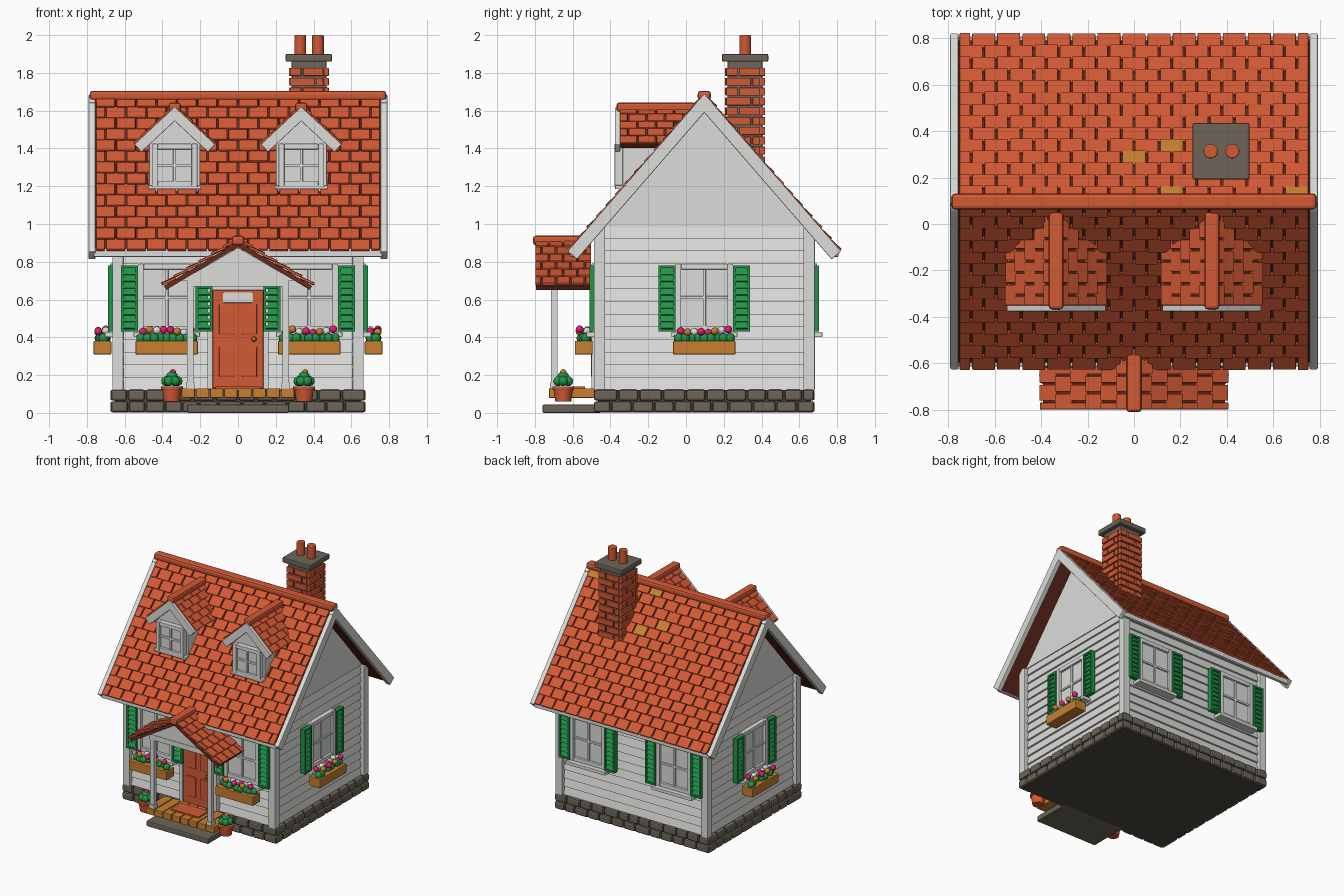
import bpy, bmesh, math, random
from mathutils import Matrix, Vector

if "Cube" in bpy.data.objects:
    bpy.data.objects.remove(bpy.data.objects["Cube"])

random.seed(4)
T = Matrix.Translation
R = Matrix.Rotation
CY = 0.097                       # middle of the house in depth
WX, WY = 0.635, 0.555            # wall half sizes

COL = dict(white=(.72, .72, .70), terracotta=(.65, .10, .035), dark_roof=(.13, .025, .012),
           green=(.016, .29, .065), stone=(.15, .13, .10), mortar=(.07, .063, .052),
           ochre_wood=(.58, .21, .03), pink=(.75, .012, .16))
MAT = {}
for k, c in COL.items():
    MAT[k] = bpy.data.materials.new(k)
    MAT[k].diffuse_color = (*c, 1)


class Part:
    """Collects simple solids into one named object."""
    def __init__(self, name, *mats):
        self.name, self.mats, self.bm = name, list(mats), bmesh.new()

    def paint(self, verts, mat):
        if mat:
            if mat not in self.mats:
                self.mats.append(mat)
            for f in {f for v in verts for f in v.link_faces}:
                f.material_index = self.mats.index(mat)

    def box(self, c, s, M=Matrix(), mat=None):
        r = bmesh.ops.create_cube(self.bm, size=1, matrix=M @ T(c) @ Matrix.Diagonal((*s, 1)))
        self.paint(r['verts'], mat)

    def ball(self, c, rad, mat=None, M=Matrix()):
        r = bmesh.ops.create_icosphere(self.bm, subdivisions=2, radius=rad, matrix=M @ T(c))
        self.paint(r['verts'], mat)

    def cone(self, c, r1, r2, h, mat=None):
        r = bmesh.ops.create_cone(self.bm, cap_ends=True, segments=20, radius1=r1, radius2=r2, depth=h, matrix=T(c))
        self.paint(r['verts'], mat)

    def prism(self, pts, vec):
        f = self.bm.faces.new([self.bm.verts.new(p) for p in pts])
        e = bmesh.ops.extrude_face_region(self.bm, geom=[f])['geom']
        bmesh.ops.translate(self.bm, vec=vec, verts=[v for v in e if isinstance(v, bmesh.types.BMVert)])
        bmesh.ops.recalc_face_normals(self.bm, faces=self.bm.faces)

    def done(self, bevel=0, smooth=False):
        me = bpy.data.meshes.new(self.name)
        self.bm.to_mesh(me)
        self.bm.free()
        for m in self.mats:
            me.materials.append(MAT[m])
        ob = bpy.data.objects.new(self.name, me)
        bpy.context.collection.objects.link(ob)
        if bevel:
            b = ob.modifiers.new("bevel", 'BEVEL')
            b.width, b.segments = bevel, 2
        if smooth:
            bpy.context.view_layer.objects.active = ob
            ob.select_set(True)
            bpy.ops.object.shade_smooth_by_angle(angle=math.radians(40))
            ob.select_set(False)


def slope(o, along, down):
    """Frame with x along the ridge, y down the slope, z out of the roof."""
    u, v = Vector(along), Vector(down).normalized()
    if u.cross(v).z < 0:
        u = -u
    return T(o) @ Matrix((u, v, u.cross(v))).transposed().to_4x4()


def roof_z(y):
    return 1.67 - 1.152 * abs(y - CY)


def lay_tiles(p, M, width, length, rows, cols, keep=lambda w: True):
    h, w = length / rows, width / cols
    for r in range(rows):
        for c in range(cols + 1):
            a = max(0, (c - .5 * (r % 2)) * w)
            b = min(width, (c + 1 - .5 * (r % 2)) * w)
            pos = Vector(((a + b) / 2 - width / 2, (r + .5) * h, .008 + random.uniform(0, .004)))
            if b - a < .01 or not keep(M @ pos):
                continue
            p.box((0, 0, 0), (b - a - .009, h * 1.08, .014), M @ T(pos) @ R(.11 + random.uniform(-.02, .02), 4, 'X'),
                  'ochre_wood' if random.random() < .01 else 'terracotta')


# stone foundation
p = Part("foundation_core", 'mortar')
p.box((0, CY, .062), (1.31, 1.13, .12))
p.done()
p = Part("foundation_stones", 'stone')
for k, (half, out) in enumerate([(.675, .583), (.583, .675)] * 2):
    M = T((0, CY, 0)) @ R(k * math.pi / 2, 4, 'Z')
    for row in range(2):
        x = -half
        while x < half - .02:
            L = min(random.uniform(.085, .13), half - x)
            if half - x - L < .05:
                L = half - x
            p.box((x + L / 2, -out + .022, .032 + row * .062), (L - .008, .046, .058), M)
            x += L
p.done(.012)

# lapped board walls: sawtooth stack of frustums
p = Part("siding_walls", 'white')
n, z0, z1 = 13, .12, .99
rings = []
for i in range(n):
    for z, d in ((z0 + (z1 - z0) * i / n, .006), (z0 + (z1 - z0) * (i + 1) / n, -.008)):
        rings.append([p.bm.verts.new((sx * (WX + d), CY + sy * (WY + d), z))
                      for sx, sy in ((-1, -1), (1, -1), (1, 1), (-1, 1))])
for a, b in zip(rings, rings[1:]):
    for j in range(4):
        p.bm.faces.new((a[j], a[(j + 1) % 4], b[(j + 1) % 4], b[j]))
p.bm.faces.new(rings[-1])
p.done()
p = Part("gable_walls", 'white')
p.prism([(-WX, CY - .545, .985), (-WX, CY + .545, .985), (-WX, CY, 1.62)], (2 * WX, 0, 0))
p.done()
p = Part("corner_posts", 'white')
for sx in (-1, 1):
    for sy in (-1, 1):
        p.box((sx * .636, CY + sy * .555, .55), (.058, .06, .86))
p.done(.004)

# main roof
deck, tiles, trim = Part("roof_deck", 'dark_roof'), Part("roof_tiles", 'terracotta'), Part("roof_trim_boards", 'white')
LEN = 1.08
for s in (-1, 1):
    M = slope((0, CY, 1.67), (1, 0, 0), (0, s, -1.152))
    deck.box((0, LEN / 2, -.018), (1.53, LEN, .035), M)
    lay_tiles(tiles, M, 1.51, LEN, 14, 14)
    for sx in (-1, 1):
        trim.box((sx * .773, LEN / 2, -.02), (.036, LEN + .02, .066), M)
    trim.box((0, CY + s * .697, .848), (1.53, .026, .045))
deck.done()
tiles.done(.003)
trim.done(.005)
p = Part("roof_ridge", 'terracotta')
p.box((0, CY, 1.68), (1.57, .07, .05))
p.done(.016)


def window(p, M, w, h):
    """Framed window with a cross of glazing bars, facing local -y."""
    p.box((0, -.012, 0), (w - .02, .02, h - .02), M)
    for s in (-1, 1):
        p.box((s * (w / 2 - .015), -.02, 0), (.03, .045, h), M)
        p.box((0, -.019, s * (h / 2 - .015)), (w - .06, .043, .03), M)
    p.box((0, -.019, 0), (.016, .03, h - .05), M)
    p.box((0, -.018, 0), (w - .05, .028, .016), M)


# dormers
for s, side in ((-1, "left"), (1, "right")):
    X = s * .335
    p = Part(side + "_dormer_walls", 'white')
    p.prism([(X - .135, -.335, 1.17), (X + .135, -.335, 1.17), (X + .135, -.335, 1.44),
             (X, -.335, 1.57), (X - .135, -.335, 1.44)], (0, .36, 0))
    window(p, T((X, -.335, 1.31)), .24, .23)
    p.box((X, -.35, 1.195), (.28, .05, .022))
    p.done(.003)
    deck, tiles, trim = (Part(side + "_dormer_" + a, b) for a, b in
                         (("deck", 'dark_roof'), ("tiles", 'terracotta'), ("trim", 'white')))
    for d in (-1, 1):
        M = slope((X, -.16, 1.61), (0, 1, 0), (d, 0, -.93))
        deck.box((0, .137, -.015), (.38, .275, .028), M)
        lay_tiles(tiles, M, .39, .28, 5, 4, lambda w: w.z > roof_z(w.y) - .01)
        F = slope((X, -.362, 1.61), (0, 1, 0), (d, 0, -.93))
        trim.box((0, .14, -.02), (.028, .29, .056), F)
    deck.done()
    tiles.done(.003)
    trim.done(.004)
    p = Part(side + "_dormer_ridge", 'terracotta')
    p.box((X, -.158, 1.618), (.064, .42, .05))
    p.done(.014)

# chimney
p = Part("chimney_core", 'stone')
p.box((.375, .313, 1.56), (.185, .185, .62))
p.box((.375, .313, 1.88), (.245, .245, .042))
p.done(.008)
p = Part("chimney_bricks", 'terracotta')
for row in range(11):
    z = 1.285 + row * .052
    for k in range(4):
        M = T((.375, .313, z)) @ R(k * math.pi / 2, 4, 'Z')
        for a, b in ((-.105, .035), (.035, .082)) if row % 2 else ((-.105, -.035), (-.035, .082)):
            p.box(((a + b) / 2, -.092, 0), (b - a - .01, .028, .042), M)
p.done(.004)
p = Part("chimney_pots", 'terracotta')
for x in (.33, .423):
    p.cone((x, .313, 1.945), .031, .031, .11)
p.done(.005, True)

# windows, shutters, sills and flower boxes
walls = [(0, -WY, x, 1) for x in (-.377, .377)] + [(180, -WY, x, 0) for x in (-.377, .377)] + \
        [(90, -WX, 0, 1), (-90, -WX, 0, 1)]
win, shut = Part("windows", 'white'), Part("shutters", 'green')
boxes, flowers = Part("flower_boxes", 'ochre_wood'), Part("flowers", 'green')
for ang, dist, off, boxed in walls:
    M = T((0, CY, 0)) @ R(math.radians(ang), 4, 'Z') @ T((off, dist, 0))
    window(win, M @ T((0, 0, .61)), .305, .36)
    win.box((0, -.035, .415), (.35, .07, .026), M)
    for s in (-1, 1):
        x = s * .198
        shut.box((x, -.022, .605), (.086, .022, .34), M)
        for e in (-1, 1):
            shut.box((x + e * .038, -.035, .605), (.014, .034, .35), M)
            shut.box((x, -.035, .605 + e * .168), (.086, .034, .014), M)
        for i in range(9):
            shut.box((0, 0, 0), (.068, .008, .036), M @ T((x, -.038, .463 + i * .0355)) @ R(-.5, 4, 'X'))
    if boxed:
        boxes.box((0, -.083, .345), (.33, .094, .072), M)
        for i in range(9):
            flowers.ball((-.136 + i * .034, -.083 + random.uniform(-.02, .02), .395), .027, 'green', M)
        for i in range(8):
            flowers.ball((-.125 + i * .036, -.085 + (-1) ** i * .02, .43 + random.uniform(-.008, .014)), .021,
                         ('pink', 'ochre_wood', 'white', 'pink')[i % 4], M)
win.done(.003)
shut.done()
boxes.done(.005)
flowers.done(0, True)

# door
p = Part("door_frame", 'white')
for s in (-1, 1):
    p.box((s * .148, -.475, .395), (.028, .05, .54))
p.box((0, -.475, .665), (.324, .05, .03))
p.done(.003)
p = Part("front_door", 'terracotta')
p.box((0, -.472, .39), (.268, .044, .52))
for s in (-1, 1):
    p.box((s * .06, -.496, .495), (.08, .012, .16))
    p.box((s * .06, -.496, .27), (.08, .012, .16))
p.box((0, -.495, .61), (.16, .01, .055), mat='white')
p.ball((.085, -.51, .39), .014, 'ochre_wood')
p.done(.004)

# porch
p = Part("step_slab", 'stone')
p.box((0, -.605, .022), (.54, .31, .044))
p.done(.008)
p = Part("porch_floor", 'ochre_wood')
for i in range(8):
    p.box((-.263 + i * .075, -.605, .105), (.07, .24, .05))
p.done(.004)
p = Part("door_mat", 'terracotta')
p.box((0, -.6, .134), (.24, .13, .012))
p.done()
p = Part("porch_posts_and_gable", 'white')
for s in (-1, 1):
    p.box((s * .252, -.698, .4), (.034, .034, .54))
    p.box((s * .252, -.698, .145), (.046, .046, .03))
    p.box((s * .252, -.59, .69), (.034, .23, .04))
p.box((0, -.698, .69), (.54, .036, .04))
p.prism([(-.3, -.712, .70), (.3, -.712, .70), (0, -.712, .875)], (0, .028, 0))
p.done()
deck, tiles = Part("porch_roof_deck", 'dark_roof'), Part("porch_roof_tiles", 'terracotta')
for d in (-1, 1):
    M = slope((0, -.65, .908), (0, 1, 0), (d, 0, -.6))
    deck.box((0, .23, -.013), (.29, .455, .024), M)
    lay_tiles(tiles, M, .305, .46, 6, 4)
deck.done()
tiles.done(.003)
p = Part("porch_ridge", 'terracotta')
p.box((0, -.66, .913), (.066, .30, .05))
p.done(.014)

# potted plants
for s, side in ((-1, "left"), (1, "right")):
    x, y = s * .35, -.65
    p = Part(side + "_plant_pot", 'terracotta')
    p.cone((x, y, .095), .042, .052, .07)
    p.cone((x, y, .132), .058, .058, .018)
    p.done(.003, True)
    p = Part(side + "_plant", 'green')
    for i in range(6):
        a = i * math.pi / 3
        p.ball((x + .03 * math.cos(a), y + .03 * math.sin(a), .168), .027)
    p.ball((x, y, .19), .032)
    p.ball((x + .005, y, .215), .017, 'pink' if s < 0 else 'ochre_wood')
    p.done(0, True)

for m in bpy.data.materials:
    if m.users and not m.is_grease_pencil:
        m.use_nodes = True
        m.node_tree.nodes["Principled BSDF"].inputs["Base Color"].default_value = m.diffuse_color
